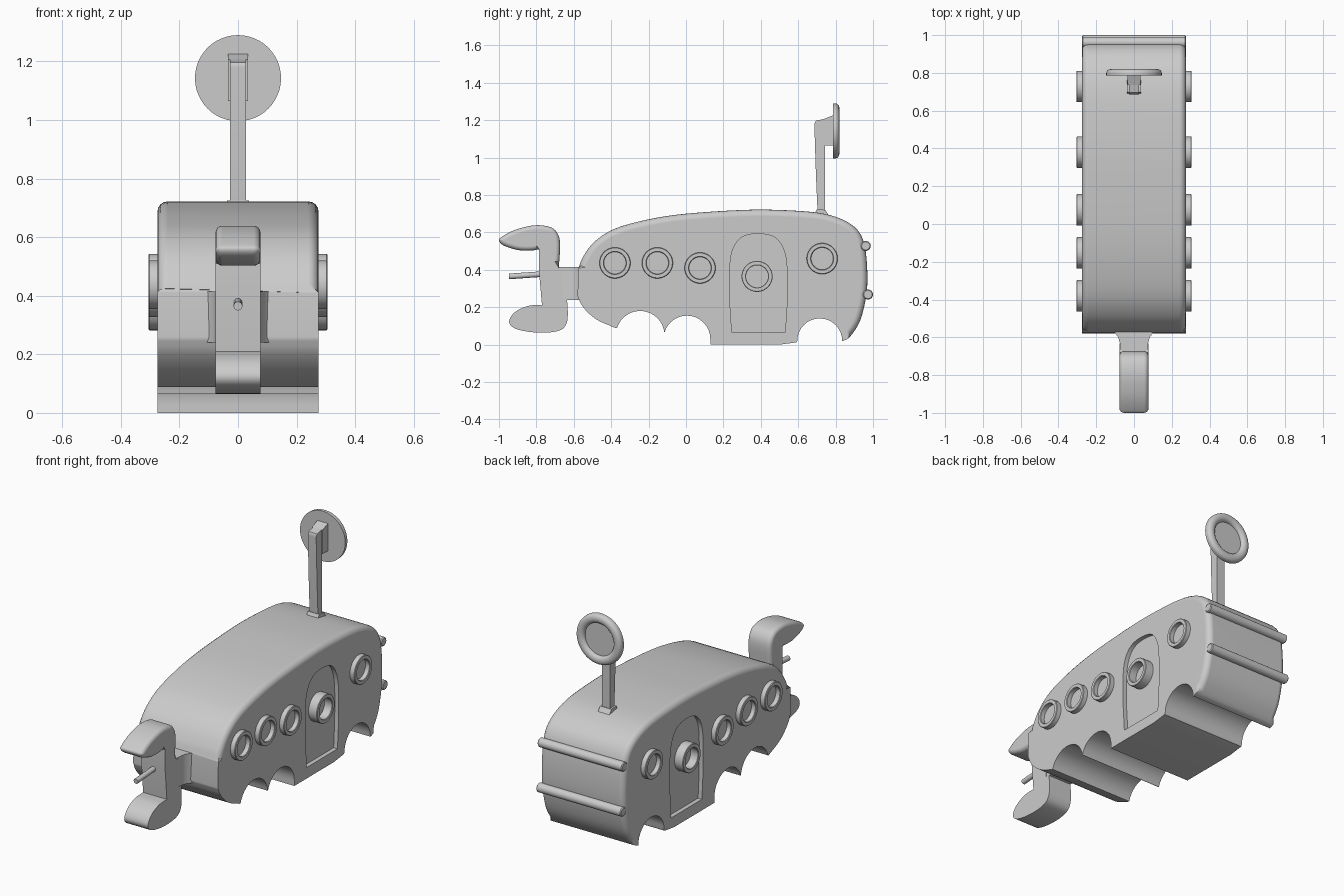
import bpy, bmesh
from math import sin, cos, pi, radians
from mathutils import Vector

if "Cube" in bpy.data.objects:
    bpy.data.objects.remove(bpy.data.objects["Cube"])


def finish(name, bm, smooth=True):
    bmesh.ops.remove_doubles(bm, verts=bm.verts, dist=1e-5)
    bmesh.ops.recalc_face_normals(bm, faces=bm.faces)
    me = bpy.data.meshes.new(name)
    bm.to_mesh(me)
    bm.free()
    ob = bpy.data.objects.new(name, me)
    bpy.context.collection.objects.link(ob)
    if smooth:
        shade(ob)
    return ob


def shade(ob):
    bpy.ops.object.select_all(action='DESELECT')
    ob.select_set(True)
    bpy.context.view_layer.objects.active = ob
    bpy.ops.object.shade_smooth_by_angle(angle=radians(32))
    ob.modifiers.new("Normals", 'WEIGHTED_NORMAL').keep_sharp = True


def spline(pts, n=4):
    """Smooth open curve through the given points."""
    p = [Vector(q) for q in pts]
    p = [2 * p[0] - p[1]] + p + [2 * p[-1] - p[-2]]
    out = []
    for a, b, c, d in zip(p, p[1:], p[2:], p[3:]):
        for i in range(n):
            t = i / n
            out.append(0.5 * (2 * b + (c - a) * t + (2 * a - 5 * b + 4 * c - d) * t * t
                              + (3 * b - a - 3 * c + d) * t ** 3))
    return [tuple(q) for q in out] + [tuple(pts[-1])]


def arch(cy, cz, r, a0, a1, n=16):
    angles = [radians(a0 + (a1 - a0) * i / n) for i in range(n + 1)]
    return [(cy + r * cos(a), cz + r * sin(a)) for a in angles]


def prism(name, pts, lo, hi, axis='X', round_if=None, width=0.03, smooth=True):
    """Extrude a (y, z) outline along x, or an (x, y) outline along z."""
    bm = bmesh.new()
    place = (lambda p, t: (t, p[0], p[1])) if axis == 'X' else (lambda p, t: (p[0], p[1], t))
    rings = [[bm.verts.new(place(p, t)) for p in pts] for t in (lo, hi)]
    caps = [bm.faces.new(r) for r in rings]
    n = len(pts)
    for i in range(n):
        j = (i + 1) % n
        bm.faces.new((rings[0][i], rings[0][j], rings[1][j], rings[1][i]))
    bmesh.ops.recalc_face_normals(bm, faces=bm.faces)
    if round_if:
        edges = []
        for e in (e for f in caps for e in f.edges):
            m = (e.verts[0].co + e.verts[1].co) / 2
            if round_if(m.y, m.z):
                edges.append(e)
        bmesh.ops.bevel(bm, geom=edges, offset=width, segments=4, profile=0.5,
                        affect='EDGES', clamp_overlap=False)
    return finish(name, bm, smooth)


def lathe(name, profile, centre, direction, steps=40):
    """Revolve (radius, distance along axis) points about a direction."""
    bm = bmesh.new()
    vs = [bm.verts.new((r, 0, a)) for r, a in profile]
    es = [bm.edges.new(p) for p in zip(vs, vs[1:])]
    bmesh.ops.spin(bm, geom=vs + es, cent=(0, 0, 0), axis=(0, 0, 1), angle=2 * pi, steps=steps)
    bmesh.ops.transform(bm, verts=bm.verts,
                        matrix=Vector(direction).to_track_quat('Z', 'Y').to_matrix().to_4x4())
    bmesh.ops.translate(bm, verts=bm.verts, vec=centre)
    return finish(name, bm)


# Hull: side outline with three wheel arches, rounded along the roof and tail
shell = spline([(0.84, 0.02), (0.875, 0.04), (0.93, 0.125), (0.962, 0.25), (0.97, 0.36),
                (0.962, 0.49), (0.943, 0.57), (0.90, 0.63), (0.82, 0.676), (0.70, 0.706),
                (0.50, 0.72), (0.30, 0.72), (0.0, 0.70), (-0.20, 0.67), (-0.38, 0.62),
                (-0.49, 0.55), (-0.55, 0.47), (-0.575, 0.41)])
chin = spline([(-0.58, 0.26), (-0.55, 0.20), (-0.48, 0.135), (-0.38, 0.09)])
outline = ([(0.13, 0), (0.50, 0), (0.59, 0.012)] + arch(0.715, 0.02, 0.12, 180, 0)
           + shell + chin + arch(-0.245, 0.05, 0.13, 163, 7)
           + arch(0.005, 0.03, 0.125, 163, 0))
hull = prism("hull", outline, -0.275, 0.275, width=0.035, smooth=False,
             round_if=lambda y, z: (y > 0.87) or z > 0.42)

# Recessed arched doors, one per side
door = [(0.245, 0.065), (0.53, 0.065)] + spline(
    [(0.54, 0.22), (0.54, 0.40), (0.525, 0.50), (0.48, 0.57), (0.40, 0.592),
     (0.31, 0.58), (0.255, 0.52), (0.235, 0.42), (0.235, 0.22)])
for side in (-1, 1):
    lo, hi = sorted((side * 0.25, side * 0.35))
    cutter = prism("door_cutter", door, lo, hi, smooth=False)
    mod = hull.modifiers.new("Door", 'BOOLEAN')
    mod.operation, mod.solver, mod.object = 'DIFFERENCE', 'EXACT', cutter
    bpy.context.view_layer.objects.active = hull
    bpy.ops.object.modifier_apply(modifier=mod.name)
    bpy.data.objects.remove(cutter)
shade(hull)

# Round portholes on both sides
for i, (y, z) in enumerate([(-0.38, 0.437), (-0.153, 0.437), (0.075, 0.41),
                            (0.38, 0.365), (0.728, 0.46)]):
    floor = 0.255 if i == 3 else 0.277
    for side, label in ((-1, "left"), (1, "right")):
        lathe(f"porthole_{label}_{i + 1}",
              [(0, 0.235), (0.083, 0.235), (0.083, 0.302), (0.08, 0.305),
               (0.062, 0.305), (0.059, 0.302), (0.059, floor), (0, floor)],
              (0, y, z), (side, 0, 0))

# Rear bumper bars
for i, (y, z) in enumerate([(0.961, 0.528), (0.973, 0.268)]):
    lathe(f"bumper_bar_{i + 1}", [(0, -0.275), (0.022, -0.275), (0.027, -0.27),
                                  (0.027, 0.27), (0.022, 0.275), (0, 0.275)],
          (0, y, z), (1, 0, 0), 20)

# Flared neck joining the propeller to the nose
half = [(0.115, -0.56), (0.10, -0.578), (0.083, -0.60), (0.075, -0.63), (0.072, -0.70)]
prism("neck", half + [(-x, y) for x, y in reversed(half)], 0.24, 0.415, axis='Z')

# Two-bladed nose propeller
upper = spline([(-0.68, 0.41), (-0.673, 0.54), (-0.69, 0.60), (-0.73, 0.63), (-0.81, 0.638),
                (-0.91, 0.615), (-0.98, 0.58), (-1.0, 0.558), (-0.975, 0.53),
                (-0.90, 0.506), (-0.83, 0.503), (-0.785, 0.51)])
lower = spline([(-0.77, 0.212), (-0.84, 0.208), (-0.91, 0.178), (-0.945, 0.13),
                (-0.925, 0.092), (-0.85, 0.07), (-0.75, 0.064), (-0.67, 0.078),
                (-0.638, 0.115), (-0.632, 0.17), (-0.636, 0.24)])
prism("propeller", upper + [(-0.785, 0.38)] + lower + [(-0.66, 0.245), (-0.665, 0.41)],
      -0.077, 0.077, round_if=lambda y, z: z > 0.45, width=0.024)
lathe("propeller_pin", [(0, 0), (0.015, 0), (0.015, 0.19), (0, 0.19)],
      (0, -0.757, 0.378), (0, -1, -0.07), 16)

# Periscope mast, bracket and dish
prism("mast", [(0.708, 0.69), (0.742, 0.69), (0.742, 1.07), (0.742, 1.208),
               (0.695, 1.197), (0.686, 1.18), (0.695, 0.90), (0.702, 0.74)], -0.027, 0.027)
prism("mast_foot", [(0.685, 0.695), (0.765, 0.69), (0.745, 0.72), (0.70, 0.725)], -0.037, 0.037)
prism("dish_bracket", [(0.735, 1.065), (0.79, 1.065), (0.79, 1.228), (0.735, 1.206)],
      -0.034, 0.034)
rim = [(0.121 + 0.026 * cos(a), 0.014 + 0.021 * sin(a)) for a in
       [pi * i / 12 for i in range(13)]]
lathe("dish", [(0, 0), (0.147, 0)] + rim + [(0, 0.014)], (0, 0.785, 1.143), (0, 1, 0), 48)
